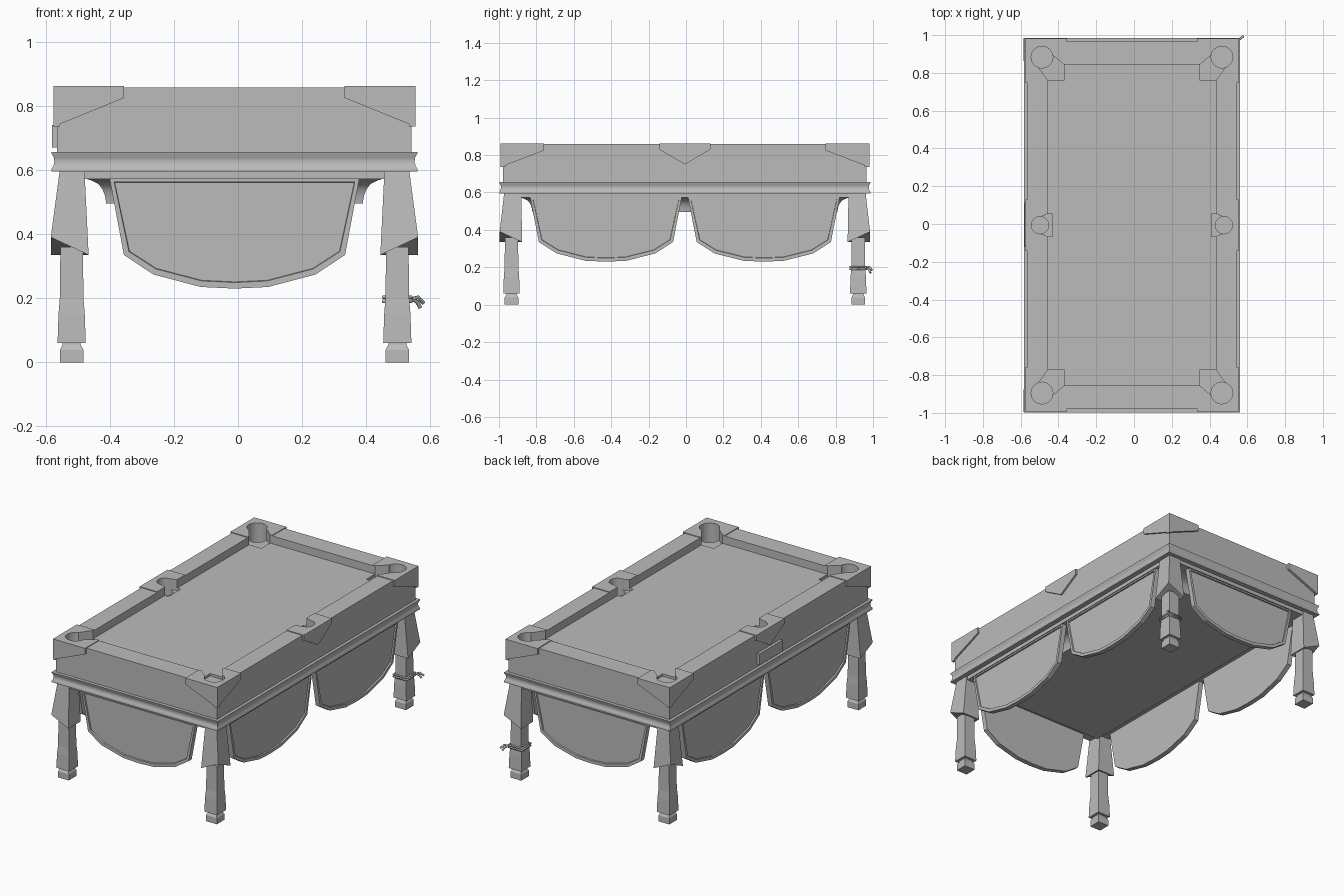
import bpy, bmesh, math
from mathutils import Vector

cube = bpy.data.objects.get("Cube")
if cube:
    bpy.data.objects.remove(cube, do_unlink=True)

CENTRE = Vector((-0.011, -0.006, 0))
SIGNS = [(sx, sy) for sx in (-1, 1) for sy in (-1, 1)]

grey = bpy.data.materials.new("plain grey")
grey.use_nodes = True
COLOUR = (0.5, 0.5, 0.5, 1)
grey.diffuse_color = COLOUR
grey.node_tree.nodes["Principled BSDF"].inputs["Base Color"].default_value = COLOUR


def finish(name, bm):
    bmesh.ops.recalc_face_normals(bm, faces=bm.faces)
    bmesh.ops.translate(bm, verts=bm.verts, vec=CENTRE)
    mesh = bpy.data.meshes.new(name)
    bm.to_mesh(mesh)
    bm.free()
    mesh.materials.append(grey)
    obj = bpy.data.objects.new(name, mesh)
    bpy.context.collection.objects.link(obj)
    return obj


def loft_mesh(rings):
    """Skin a stack of rings that all have the same number of points."""
    bm = bmesh.new()
    loops = [[bm.verts.new(p) for p in ring] for ring in rings]
    n = len(loops[0])
    for low, high in zip(loops, loops[1:]):
        for i in range(n):
            j = (i + 1) % n
            bm.faces.new((low[i], low[j], high[j], high[i]))
    bm.faces.new(loops[0])
    bm.faces.new(loops[-1])
    bmesh.ops.recalc_face_normals(bm, faces=bm.faces)
    return bm


def rect(hx, hy, z, x=0, y=0):
    return [(x - hx, y - hy, z), (x + hx, y - hy, z), (x + hx, y + hy, z), (x - hx, y + hy, z)]


def loft(name, rings):
    return finish(name, loft_mesh(rings))


def prism_mesh(points, axis, lo, hi):
    def at(p, d):
        return {"x": (d, *p), "y": (p[0], d, p[1]), "z": (*p, d)}[axis]
    return loft_mesh([[at(p, d) for p in points] for d in (lo, hi)])


def prism(name, points, axis, lo, hi):
    return finish(name, prism_mesh(points, axis, lo, hi))


def circle(x, y, r, n=16):
    return [(x + r * math.cos(math.tau * i / n), y + r * math.sin(math.tau * i / n)) for i in range(n)]


def mirrored(points, sx, sy=1):
    return [(sx * a, sy * b) for a, b in points]


# Cutters: sunken bed, pocket holes and their mouths
BED = 0.81
cutters = [loft("bed_cutter", [rect(0.444, 0.85, BED), rect(0.444, 0.85, 1)])]
mouth = [(0.444, 0.765), (0.51, 0.857), (0.444, 0.921), (0.36, 0.85), (0.36, 0.765)]
for sx, sy in SIGNS:
    cutters.append(prism("pocket_cutter", circle(sx * 0.476, sy * 0.889, 0.058), "z", 0.74, 1))
    cutters.append(prism("mouth_cutter", mirrored(mouth, sx, sy), "z", 0.795, 1))
side_mouth = [(0.42, -0.06), (0.444, -0.06), (0.487, -0.043), (0.487, 0.043), (0.444, 0.06), (0.42, 0.06)]
for sx in (-1, 1):
    cutters.append(prism("pocket_cutter", circle(sx * 0.487, 0, 0.046), "z", 0.74, 1))
    cutters.append(prism("mouth_cutter", mirrored(side_mouth, sx), "z", 0.795, 1))


def carve(obj):
    for cutter in cutters:
        mod = obj.modifiers.new("cut", "BOOLEAN")
        mod.operation, mod.solver, mod.object = "DIFFERENCE", "EXACT", cutter
    graph = bpy.context.evaluated_depsgraph_get()
    mesh = bpy.data.meshes.new_from_object(obj.evaluated_get(graph))
    obj.modifiers.clear()
    obj.data = mesh


# Table body with rails and sunken bed
carve(loft("table_body", [rect(0.553, 0.972, 0.64), rect(0.553, 0.972, 0.858)]))

# Corner caps: top plate and two cut-away side plates
TOP = 0.8625
for sx, sy in SIGNS:
    carve(loft("corner_cap_top", [rect(0.11, 0.1175, z, sx * 0.454, sy * 0.8695) for z in (0.825, TOP)]))
    end = [(0.344, TOP), (0.344, 0.825), (0.564, 0.735), (0.564, TOP)]
    side = [(0.752, TOP), (0.752, 0.825), (0.987, 0.735), (0.987, TOP)]
    prism("corner_cap_end", mirrored(end, sx), "y", sy * 0.96, sy * 0.987)
    prism("corner_cap_side", mirrored(side, sy), "x", sx * 0.545, sx * 0.564)

# Side pocket caps with pointed plates
point = [(-0.137, TOP), (-0.137, 0.83), (0, 0.75), (0.137, 0.83), (0.137, TOP)]
for sx in (-1, 1):
    carve(loft("side_cap_top", [rect(0.064, 0.137, z, sx * 0.5, 0) for z in (0.835, TOP)]))
    prism("side_cap_plate", point, "x", sx * 0.545, sx * 0.564)

for cutter in cutters:
    bpy.data.objects.remove(cutter, do_unlink=True)

# Hollowed moulding around the body, and the ledge below it
trim = [(0, 0.595), (0, 0.603), (-0.006, 0.612), (-0.009, 0.626), (-0.007, 0.64), (-0.001, 0.65), (0, 0.656)]
trim_obj = loft("trim_moulding", [rect(0.571 + d, 0.992 + d, z) for d, z in trim])
ledge = loft("under_ledge", [rect(0.54, 0.962, 0.572), rect(0.54, 0.962, 0.6)])

# Coved tray under the table
cove = [(0.4, 0.495), (0.404, 0.52), (0.412, 0.54), (0.424, 0.556), (0.445, 0.567), (0.465, 0.573)]
tray = loft("under_tray", [rect(h, h + 0.415, z) for h, z in cove])

# Ball return box on the right side
loft("return_box", [rect(0.012, 0.115, z, -0.558, 0) for z in (0.67, 0.74)])

# Hanging skirt panels with a raised rim
half = [(0.39, 0.575), (0.345, 0.335), (0.253, 0.274), (0.105, 0.235)]
outline = half + [(0, 0.23)] + [(-a, z) for a, z in reversed(half)]


def skirt(name, axis, offset, sign, outer):
    points = [(a * (1.04 if axis == "x" else 1) + offset, z) for a, z in outline]
    bm = prism_mesh(points, axis, sign * (outer - 0.03), sign * outer)
    out = Vector((sign, 0, 0) if axis == "x" else (0, sign, 0))
    front = [f for f in bm.faces if f.normal.dot(out) > 0.99]
    bmesh.ops.inset_region(bm, faces=front, thickness=0.019, depth=0)
    bmesh.ops.inset_region(bm, faces=front, thickness=0.002, depth=-0.008)
    finish(name, bm)


for s in (-1, 1):
    skirt("end_skirt", "y", 0, s, 0.955)
    for t in (-1, 1):
        skirt("side_skirt", "x", t * 0.422, s, 0.535)

# Legs: flared sleeve with a raised outer corner, post and foot
LX, LY = 0.508, 0.927
post = [(0.044, 0.06), (0.041, 0.15), (0.037, 0.2), (0.035, 0.36)]
foot = [(0.037, 0), (0.037, 0.038), (0.028, 0.055), (0.028, 0.065)]
for sx, sy in SIGNS:
    low = [(0.455, 0.87, 0.335), (0.573, 0.87, 0.335), (0.573, 0.99, 0.39), (0.455, 0.99, 0.335)]
    high = [(0.468, 0.875, 0.6), (0.545, 0.875, 0.6), (0.545, 0.966, 0.6), (0.468, 0.966, 0.6)]
    loft("leg_sleeve", [[(sx * x, sy * y, z) for x, y, z in ring] for ring in (low, high)])
    loft("leg_post", [rect(h, h, z, sx * LX, sy * LY) for h, z in post])
    loft("leg_foot", [rect(h, h, z, sx * LX, sy * LY) for h, z in foot])


# Cord tied around the back left leg
def cord(name, points, closed=False):
    curve = bpy.data.curves.new(name, "CURVE")
    curve.dimensions = "3D"
    curve.bevel_depth, curve.bevel_resolution = 0.006, 1
    line = curve.splines.new("POLY")
    line.points.add(len(points) - 1)
    for slot, p in zip(line.points, points):
        slot.co = (*(Vector(p) + CENTRE), 1)
    line.use_cyclic_u = closed
    curve.use_fill_caps = True
    curve.materials.append(grey)
    obj = bpy.data.objects.new(name, curve)
    bpy.context.collection.objects.link(obj)


for z in (0.19, 0.203):
    cord("cord_loop", rect(0.044, 0.044, z, LX, LY), True)
knot = (LX + 0.046, LY + 0.046, 0.198)
cord("cord_tail", [knot, (0.572, 0.985, 0.203), (0.59, 1.0, 0.185)])
cord("cord_end", [knot, (0.57, 0.985, 0.188), (0.58, 0.992, 0.17)])

# Smooth the curved surfaces, keeping sharp edges
bpy.ops.object.select_all(action="DESELECT")
for obj in (trim_obj, tray, bpy.data.objects["table_body"]):
    obj.select_set(True)
    bpy.context.view_layer.objects.active = obj
bpy.ops.object.shade_smooth_by_angle(angle=math.radians(35))
